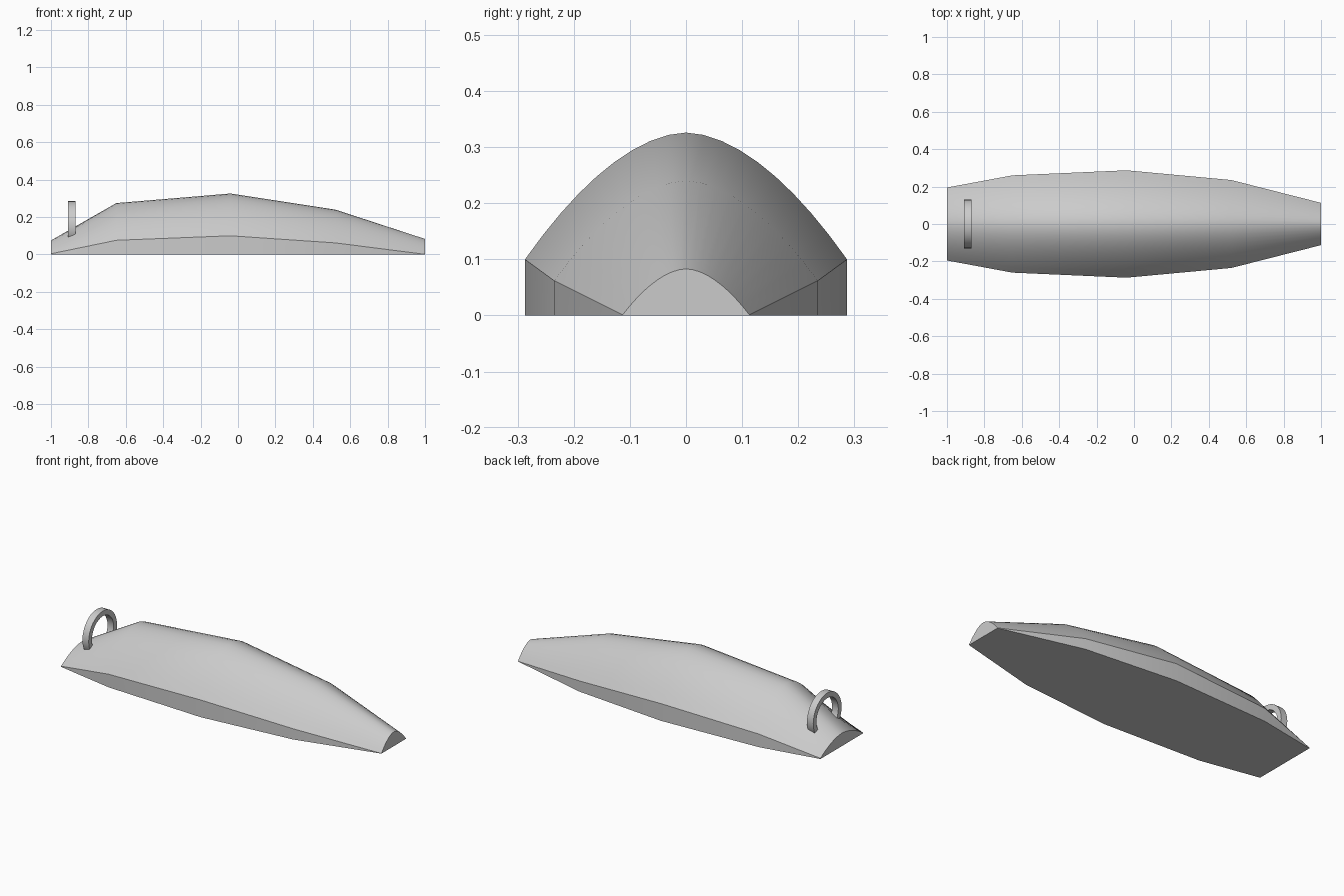
import bpy, bmesh, math

cube = bpy.data.objects.get("Cube")
if cube:
    bpy.data.objects.remove(cube, do_unlink=True)

grey = bpy.data.materials.new("light_grey")
grey.use_nodes = True
colour = (0.6, 0.6, 0.6, 1)
grey.diffuse_color = colour
grey.node_tree.nodes["Principled BSDF"].inputs["Base Color"].default_value = colour


def finish(name, bm):
    """Turn a bmesh into a grey, smooth-shaded object."""
    bmesh.ops.recalc_face_normals(bm, faces=bm.faces)
    mesh = bpy.data.meshes.new(name)
    bm.to_mesh(mesh)
    bm.free()
    mesh.materials.append(grey)
    obj = bpy.data.objects.new(name, mesh)
    bpy.context.collection.objects.link(obj)
    bpy.ops.object.select_all(action='DESELECT')
    obj.select_set(True)
    bpy.context.view_layer.objects.active = obj
    bpy.ops.object.shade_smooth_by_angle(angle=math.radians(30))
    return obj


def bridge(bm, a, b):
    """Join two closed loops of equal length with quads."""
    for i in range(len(a)):
        j = (i + 1) % len(a)
        bm.faces.new((a[i], a[j], b[j], b[i]))


# Body: domed sections lofted along x (x, half width, wall height, crown height)
STATIONS = [
    (-1.0, 0.195, 0.004, 0.075),
    (-0.65, 0.26, 0.076, 0.275),
    (-0.04, 0.287, 0.10, 0.326),
    (0.52, 0.235, 0.062, 0.24),
    (1.0, 0.113, 0.001, 0.083),
]
SEGMENTS = 18
bm = bmesh.new()
loops = []
for x, half, wall, crown in STATIONS:
    points = [(x, -half, 0), (x, half, 0)]
    for i in range(SEGMENTS + 1):
        t = 1 - 2 * i / SEGMENTS
        points.append((x, t * half, wall + (crown - wall) * (1 - abs(t) ** 1.8)))
    loops.append([bm.verts.new(p) for p in points])
for a, b in zip(loops, loops[1:]):
    bridge(bm, a, b)
bm.faces.new(loops[0])
bm.faces.new(loops[-1])
finish("body", bm)

# Hanging ring: flat band with a rectangular section, sunk into the narrow end
bm = bmesh.new()
STEPS = 32
sections = []
for i in range(STEPS):
    a = 2 * math.pi * i / STEPS
    sections.append([
        bm.verts.new((x, r * math.sin(a), 0.155 + r * math.cos(a)))
        for x, r in ((-0.908, 0.1), (-0.868, 0.1), (-0.868, 0.13), (-0.908, 0.13))
    ])
for i in range(STEPS):
    bridge(bm, sections[i], sections[(i + 1) % STEPS])
finish("hanging_ring", bm)
